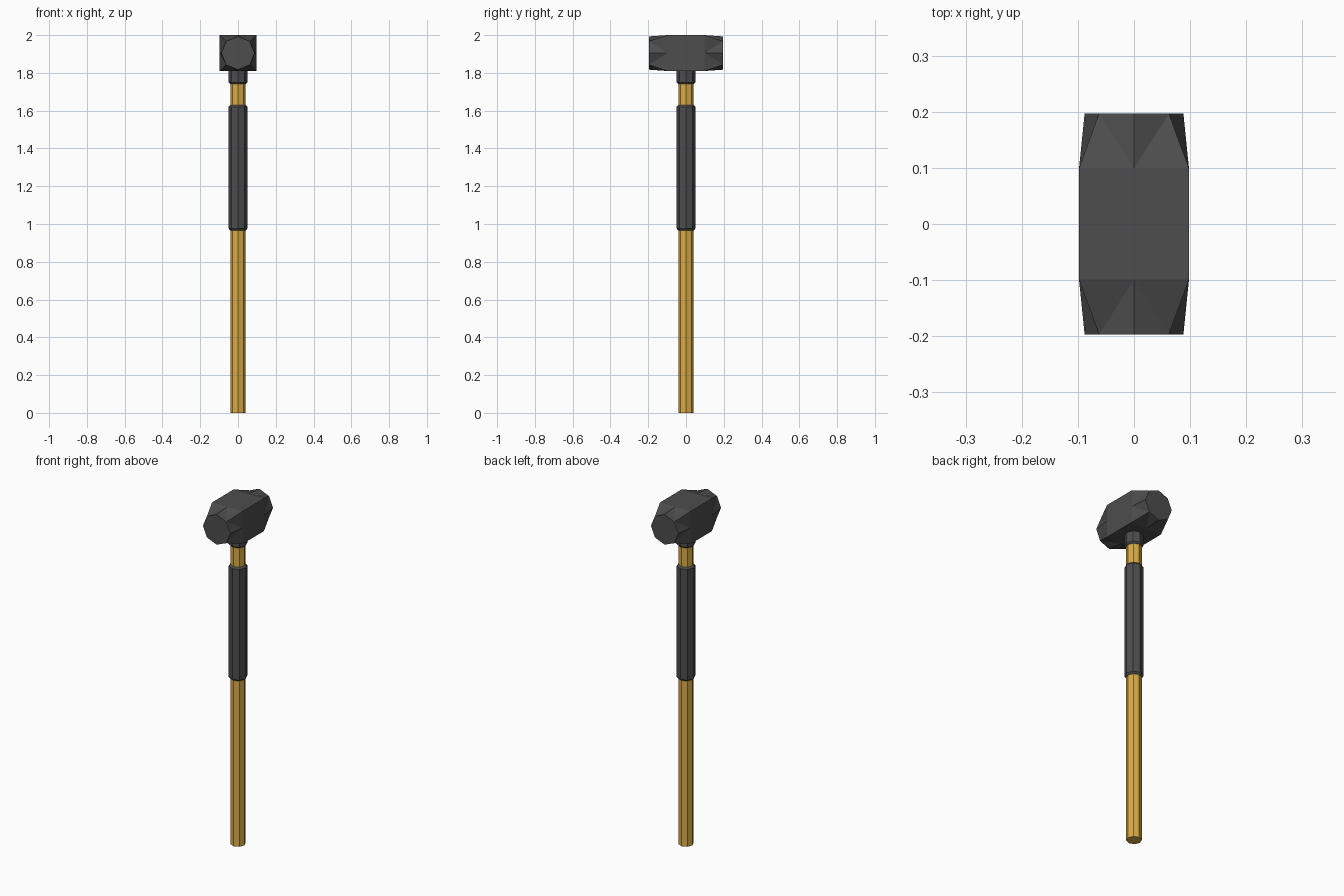
import bpy, bmesh, math

if "Cube" in bpy.data.objects:
    bpy.data.objects.remove(bpy.data.objects["Cube"])

def material(name, col):
    m = bpy.data.materials.new(name)
    m.diffuse_color = (*col, 1)
    m.use_nodes = True
    m.node_tree.nodes["Principled BSDF"].inputs["Base Color"].default_value = m.diffuse_color
    return m

wood = material("golden wood", (0.70, 0.41, 0.06))
iron = material("dark iron", (0.075, 0.075, 0.075))
rubber = material("dark rubber", (0.075, 0.075, 0.075))

def finish(bm, name, mat):
    bmesh.ops.recalc_face_normals(bm, faces=bm.faces)
    me = bpy.data.meshes.new(name)
    bm.to_mesh(me)
    bm.free()
    me.materials.append(mat)
    ob = bpy.data.objects.new(name, me)
    bpy.context.collection.objects.link(ob)

def lathe(name, profile, mat):
    """Eight-sided turned part from (radius, z) pairs, capped at both ends."""
    bm = bmesh.new()
    rings = [[bm.verts.new((r * math.cos(i * math.pi / 4), r * math.sin(i * math.pi / 4), z))
              for i in range(8)] for r, z in profile]
    for a, b in zip(rings, rings[1:]):
        for i in range(8):
            j = (i + 1) % 8
            bm.faces.new((a[i], a[j], b[j], b[i]))
    bm.faces.new(rings[0])
    bm.faces.new(rings[-1])
    finish(bm, name, mat)

# Shaft, grip sleeve and collar under the head
lathe("handle", [(0.041, 0), (0.041, 1.82)], wood)
lathe("grip_sleeve", [(0.041, 0.966), (0.05, 0.976), (0.05, 1.62), (0.041, 1.63)], rubber)
lathe("collar", [(0.043, 1.742), (0.05, 1.75), (0.05, 1.83)], iron)

# Head: square block in the middle, tapering to an octagonal striking face at each end
HX, HZ, CZ, R = 0.098, 0.095, 1.905, 0.088
bm = bmesh.new()

def ring(y, square):
    out = []
    for i in range(8):
        c, s = math.cos(i * math.pi / 4), math.sin(i * math.pi / 4)
        if square:
            k = max(abs(c), abs(s))
            out.append(bm.verts.new((HX * c / k, y, CZ + HZ * s / k)))
        else:
            out.append(bm.verts.new((R * c, y, CZ + R * s)))
    return out

rings = {s: (ring(s * 0.099, True), ring(s * 0.197, False)) for s in (-1, 1)}
for sq, octo in rings.values():
    bm.faces.new(octo)
    for i in range(0, 8, 2):
        for j in ((i + 1) % 8, (i - 1) % 8):
            bm.faces.new((sq[i], octo[i], octo[j]))
            bm.faces.new((sq[i], octo[j], sq[j]))
for i in range(8):
    j = (i + 1) % 8
    bm.faces.new((rings[-1][0][i], rings[-1][0][j], rings[1][0][j], rings[1][0][i]))
finish(bm, "head", iron)
